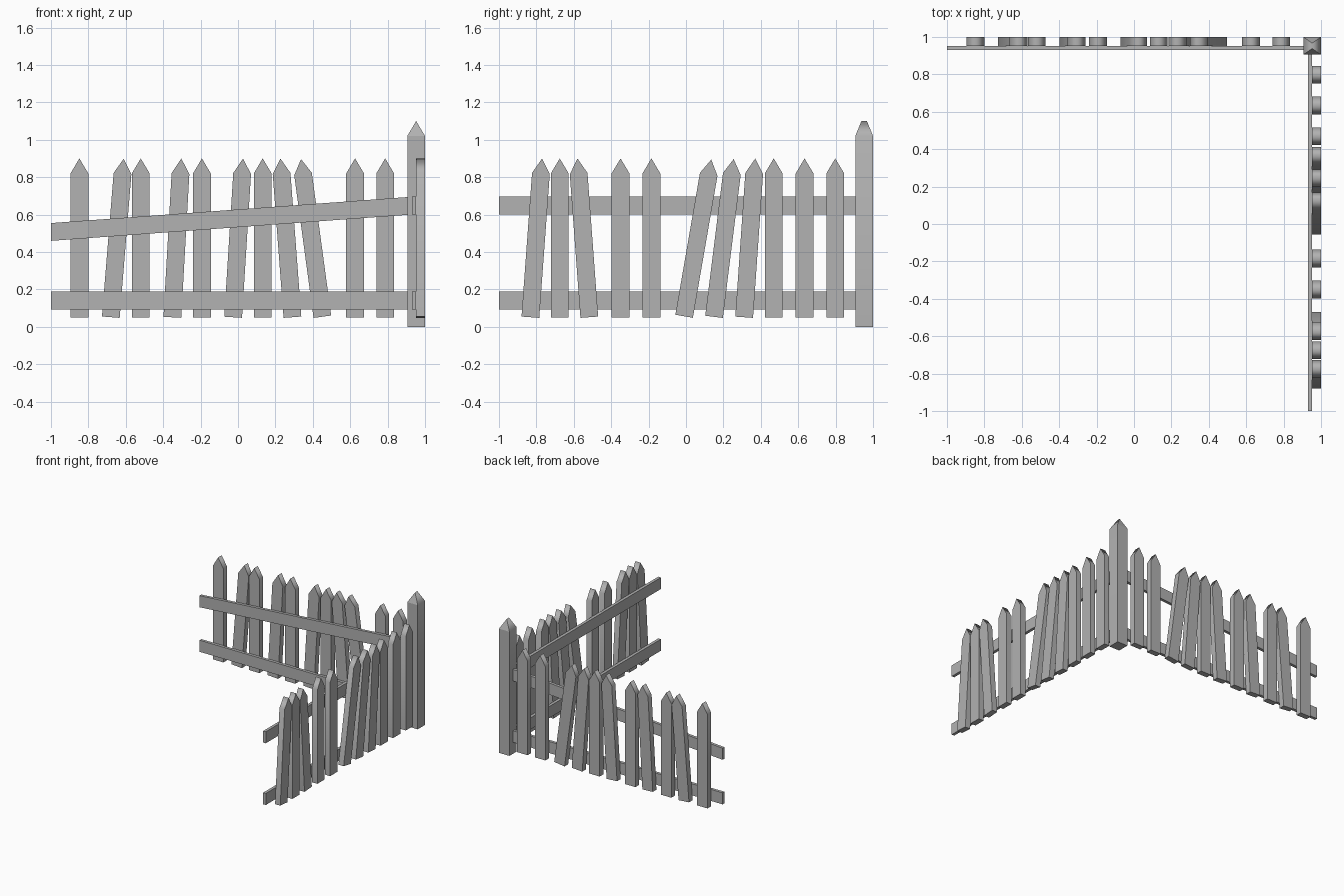
import bpy, bmesh, math

if "Cube" in bpy.data.objects:
    bpy.data.objects.remove(bpy.data.objects["Cube"])

W = 0.0475  # half width of pickets and rails
grey = bpy.data.materials.new("weathered_grey")
grey.diffuse_color = (0.445, 0.445, 0.445, 1)
grey.use_nodes = True
grey.node_tree.nodes["Principled BSDF"].inputs["Base Color"].default_value = grey.diffuse_color


def finish(name, bm, soft=()):
    """Make the object; every edge is hard except those listed as soft."""
    bmesh.ops.recalc_face_normals(bm, faces=bm.faces[:])
    for e in bm.edges:
        e.smooth = e in soft
    for f in bm.faces:
        f.smooth = True
    me = bpy.data.meshes.new(name)
    bm.to_mesh(me)
    bm.free()
    me.materials.append(grey)
    bpy.context.collection.objects.link(bpy.data.objects.new(name, me))


def prism(name, profile, d0, d1, wall, soft=()):
    """Extrude a (u, z) outline through depth d0..d1 of the back or right wall."""
    bm = bmesh.new()

    def place(u, z, d):
        return (u, d, z) if wall == "back" else (d, u, z)

    a = [bm.verts.new(place(u, z, d0)) for u, z in profile]
    b = [bm.verts.new(place(u, z, d1)) for u, z in profile]
    n = len(a)
    bm.faces.new(a)
    bm.faces.new(b)
    for i in range(n):
        j = (i + 1) % n
        bm.faces.new((a[i], a[j], b[j], b[i]))
    finish(name, bm, {bm.edges.get((a[i], b[i])) for i in soft})


def picket(wall, bottom, top):
    # pointed board, leaning about its own middle, with softened tip and shoulders
    t = math.asin((top - bottom) / 0.85)
    c, s = math.cos(t), math.sin(t)
    mid = (bottom + top) / 2
    shape = [(-W, -0.425), (W, -0.425), (W, 0.345), (0, 0.425), (-W, 0.345)]
    prism(wall + "_picket",
          [(mid + u * c + v * s, 0.475 - u * s + v * c) for u, v in shape],
          0.953, 1.0, wall, soft=(2, 3, 4))


def rail(wall, name, z_far, z_post):
    prism(wall + name, [(-1, z_far - W), (0.92, z_post - W),
                        (0.92, z_post + W), (-1, z_far + W)], 0.929, 0.953, wall)


# pickets: (bottom centre, top centre) along each wall
back = [(-.848, -.848), (-.68, -.611), (-.52, -.52), (-.351, -.303), (-.193, -.193),
        (-.026, .027), (.132, .132), (.291, .227), (.451, .337), (.626, .626), (.787, .787)]
right = [(-.832, -.77), (-.675, -.675), (-.517, -.58), (-.35, -.35), (-.185, -.185),
         (-.01, .135), (.15, .255), (.311, .37), (.469, .469), (.634, .634), (.798, .798)]
for wall, boards in (("back", back), ("right", right)):
    for b, t in boards:
        picket(wall, b, t)

# rails, the upper back one sagging at its free end
rail("back", "_lower_rail", 0.141, 0.141)
rail("back", "_upper_rail", 0.507, 0.647)
rail("right", "_lower_rail", 0.141, 0.141)
rail("right", "_upper_rail", 0.648, 0.648)

# corner post with a hipped cap and a short soft ridge
bm = bmesh.new()
lo, hi = 0.905, 1.0
corners = [(lo, lo), (hi, lo), (hi, hi), (lo, hi)]
base = [bm.verts.new((x, y, 0)) for x, y in corners]
top = [bm.verts.new((x, y, 1.02)) for x, y in corners]
r0 = bm.verts.new((0.9525, 0.938, 1.1))
r1 = bm.verts.new((0.9525, 0.967, 1.1))
bm.faces.new(base)
for i in range(4):
    j = (i + 1) % 4
    bm.faces.new((base[i], base[j], top[j], top[i]))
bm.faces.new((top[0], top[1], r0))
bm.faces.new((top[1], top[2], r1, r0))
bm.faces.new((top[2], top[3], r1))
bm.faces.new((top[3], top[0], r0, r1))
finish("corner_post", bm, {bm.edges.get(p) for p in
                           ((r0, r1), (top[1], top[2]), (top[3], top[0]))})
